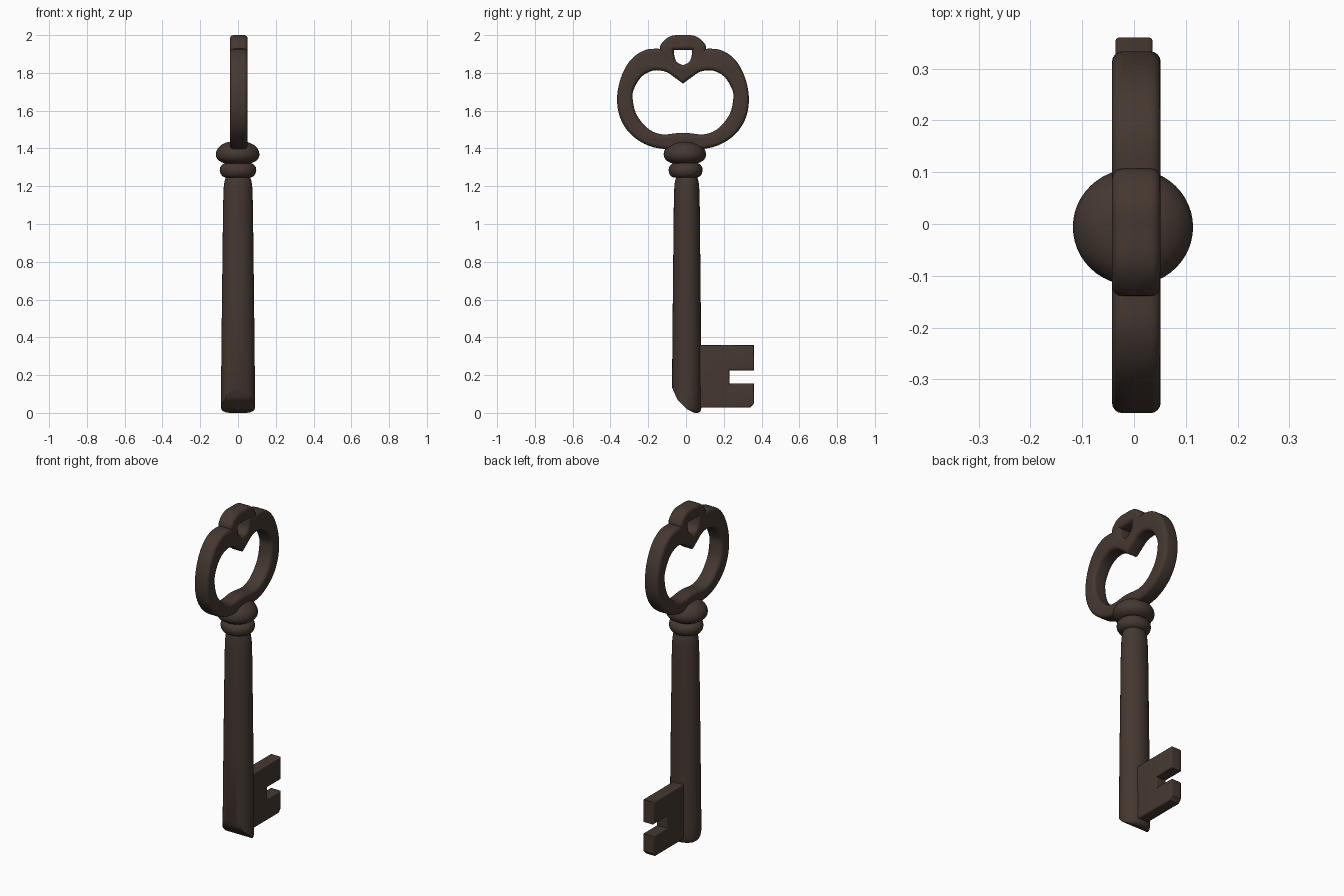
import bpy, bmesh, math
from mathutils import Matrix, Vector

if "Cube" in bpy.data.objects:
    bpy.data.objects.remove(bpy.data.objects["Cube"])

iron = bpy.data.materials.new("dark_brown_iron")
iron.diffuse_color = (0.060, 0.039, 0.030, 1)
iron.use_nodes = True
iron.node_tree.nodes["Principled BSDF"].inputs["Base Color"].default_value = iron.diffuse_color


def add_object(name, mesh, angle=40):
    obj = bpy.data.objects.new(name, mesh)
    bpy.context.collection.objects.link(obj)
    mesh.materials.clear()
    mesh.materials.append(iron)
    bpy.ops.object.select_all(action='DESELECT')
    obj.select_set(True)
    bpy.context.view_layer.objects.active = obj
    bpy.ops.object.shade_smooth_by_angle(angle=math.radians(angle))
    return obj


def spline(pts, steps=7):
    """Closed smooth loop; a point given twice makes a corner."""
    p = [Vector(a) for a in pts]
    n, out = len(p), []
    for i in range(n):
        a, b, c, d = p[i - 1], p[i], p[(i + 1) % n], p[(i + 2) % n]
        if (b - c).length < 1e-6:
            continue
        for s in range(steps):
            t = s / steps
            out.append(0.5 * (2 * b + (c - a) * t + (2 * a - 5 * b + 4 * c - d) * t * t
                              + (3 * b - a - 3 * c + d) * t ** 3))
    return out


def mirrored(half):
    """Half loop from bottom to top, mirrored about the bow's centre line."""
    mid = -0.016
    left = [(-y, z) for y, z in reversed(half) if y > 0]
    return [(y + mid, z) for y, z in half + left]


def plate(name, loops, half_thick, bevel, x=0.0):
    """Flat (y, z) outline with holes and rounded rims; the rims add the bevel size."""
    cu = bpy.data.curves.new(name + "_outline", 'CURVE')
    cu.dimensions = '2D'
    cu.fill_mode = 'BOTH'
    cu.extrude = half_thick - bevel
    cu.bevel_depth = bevel
    cu.bevel_resolution = 3
    for loop in loops:
        sp = cu.splines.new('POLY')
        sp.points.add(len(loop) - 1)
        for pt, (a, b) in zip(sp.points, loop):
            pt.co = (a, b, 0, 1)
        sp.use_cyclic_u = True
    tmp = bpy.data.objects.new(name + "_tmp", cu)
    bpy.context.collection.objects.link(tmp)
    dg = bpy.context.evaluated_depsgraph_get()
    mesh = bpy.data.meshes.new_from_object(tmp.evaluated_get(dg))
    bpy.data.objects.remove(tmp)
    bpy.data.curves.remove(cu)
    mesh.transform(Matrix(((0, 0, 1, x), (1, 0, 0, 0), (0, 1, 0, 0), (0, 0, 0, 1))))
    bm = bmesh.new()
    bm.from_mesh(mesh)
    bmesh.ops.remove_doubles(bm, verts=bm.verts, dist=1e-5)
    bmesh.ops.recalc_face_normals(bm, faces=bm.faces)
    bm.to_mesh(mesh)
    bm.free()
    return add_object(name, mesh)


def lathe(name, profile, y_scale, centre, cuts=(), sides=48):
    """Turned part from (radius, z) points, slightly flattened in y."""
    bm = bmesh.new()
    rings = []
    for r, z in profile:
        rings.append([bm.verts.new((centre[0] + r * math.cos(k * math.tau / sides),
                                    centre[1] + r * y_scale * math.sin(k * math.tau / sides), z))
                      for k in range(sides)])
    for lo, hi in zip(rings, rings[1:]):
        for k in range(sides):
            j = (k + 1) % sides
            bm.faces.new((lo[k], lo[j], hi[j], hi[k]))
    bm.faces.new(rings[0][::-1])
    bm.faces.new(rings[-1])
    for co, no in cuts:
        res = bmesh.ops.bisect_plane(bm, geom=bm.verts[:] + bm.edges[:] + bm.faces[:],
                                     plane_co=co, plane_no=no, clear_outer=True)
        edges = [e for e in res['geom_cut'] if isinstance(e, bmesh.types.BMEdge)]
        bmesh.ops.holes_fill(bm, edges=edges, sides=0)
    bmesh.ops.recalc_face_normals(bm, faces=bm.faces)
    mesh = bpy.data.meshes.new(name)
    bm.to_mesh(mesh)
    bm.free()
    return add_object(name, mesh)


# Bow: heart-like ring with a small loop on top (outlines inset by the 0.02 rim)
outer = mirrored([(0, 1.415), (.148, 1.425), (.25, 1.478), (.31, 1.56), (.329, 1.66),
                  (.31, 1.767), (.262, 1.855), (.19, 1.903), (.10, 1.907), (.10, 1.907),
                  (.10, 1.94), (.06, 1.975), (0, 1.98)])
heart = mirrored([(0, 1.463), (.115, 1.455), (.198, 1.49), (.262, 1.567), (.285, 1.65),
                  (.28, 1.717), (.232, 1.795), (.16, 1.832), (.085, 1.825), (.03, 1.79),
                  (0, 1.768), (0, 1.768)])
eye = mirrored([(0, 1.822), (.045, 1.842), (.064, 1.88), (.07, 1.94), (.07, 1.94)])
plate("bow", [spline(outer), spline(heart), spline(eye, 4)], 0.047, 0.02, 0.0045)

# Collar and lower ring
lathe("collar", [(.06, 1.318), (.085, 1.327), (.103, 1.338), (.113, 1.353), (.116, 1.368),
                 (.113, 1.385), (.104, 1.402), (.088, 1.418), (.06, 1.432), (.02, 1.438)],
      0.97, (-.002, -.006))
lathe("lower_ring", [(.065, 1.245), (.083, 1.253), (.093, 1.267), (.097, 1.285),
                     (.094, 1.302), (.083, 1.315), (.07, 1.322), (.07, 1.335)],
      0.93, (0, -.002))

# Tapered shaft, with the tip ground off obliquely on the front
tip_cuts = [((0, -.07, .125), (0, -.055, -.025)),
            ((0, -.045, .07), (0, -.7, -.7)),
            ((0, .0, .022), (0, -.017, -.035))]
lathe("shaft", [(.066, 0), (.078, .004), (.086, .013), (.09, .03), (.09, .12), (.085, .6),
                (.079, 1.1), (.076, 1.19), (.072, 1.225), (.064, 1.25), (.06, 1.27)],
      0.87, (0, .004), tip_cuts)

# Bit: notched plate
b = 0.008
plate("bit", [[(.03, .028 + b), (.345 - b, .028 + b), (.36 - b, .045 + b), (.36 - b, .155 - b),
               (.23 - b, .155 - b), (.23 - b, .225 + b), (.36 - b, .225 + b),
               (.36 - b, .36 - b), (.03, .36 - b)]], 0.036, b)
